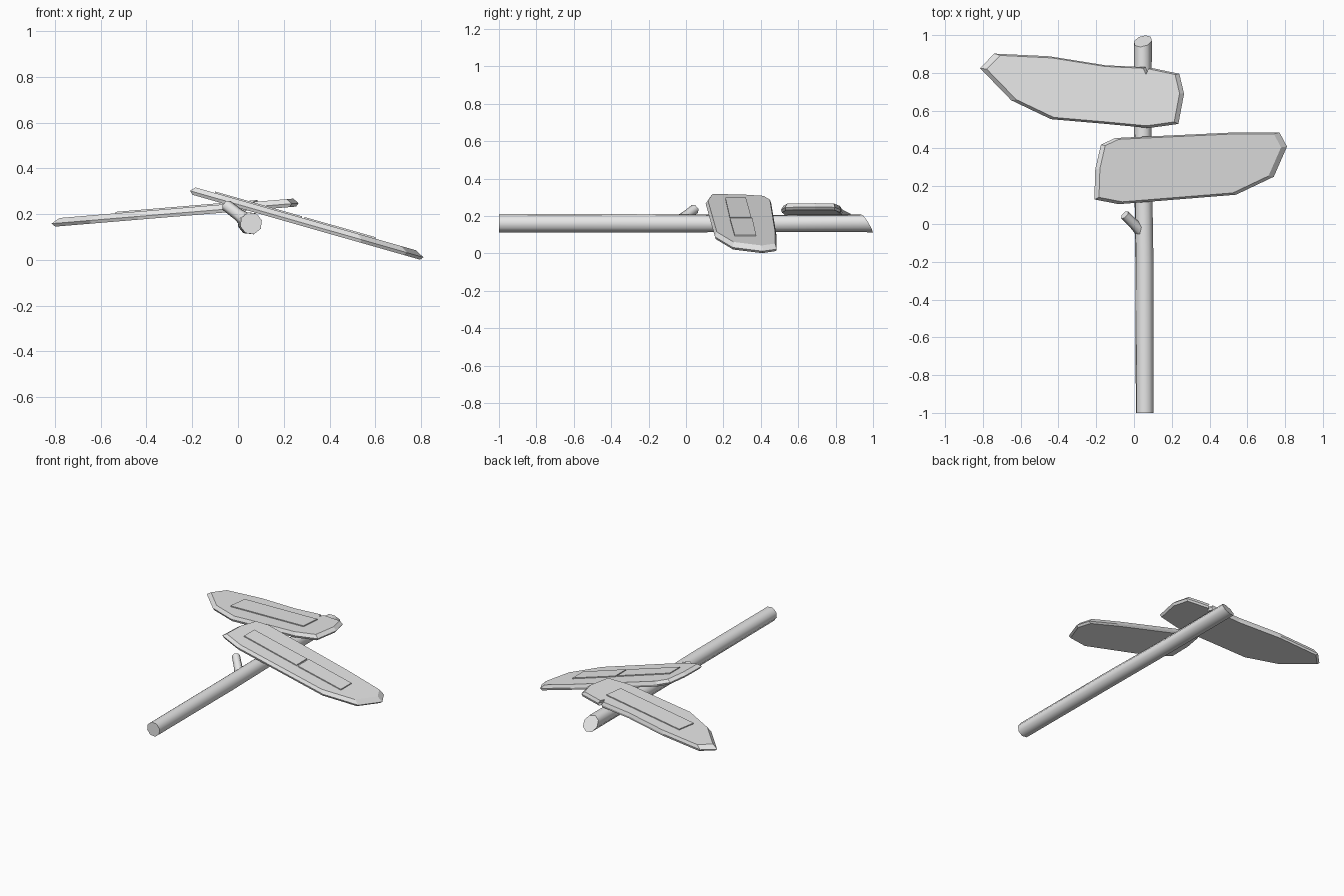
import bpy, bmesh, math
from mathutils import Vector

if "Cube" in bpy.data.objects:
    bpy.data.objects.remove(bpy.data.objects["Cube"])

grey = bpy.data.materials.new("weathered_grey")
grey.diffuse_color = (0.8, 0.8, 0.8, 1)
grey.use_nodes = True
grey.node_tree.nodes["Principled BSDF"].inputs["Base Color"].default_value = grey.diffuse_color


def finish(name, bm, smooth=None):
    """Turn a bmesh into a named object."""
    bmesh.ops.recalc_face_normals(bm, faces=bm.faces)
    me = bpy.data.meshes.new(name)
    bm.to_mesh(me)
    bm.free()
    me.materials.append(grey)
    ob = bpy.data.objects.new(name, me)
    bpy.context.collection.objects.link(ob)
    if smooth:
        bpy.ops.object.select_all(action='DESELECT')
        ob.select_set(True)
        bpy.context.view_layer.objects.active = ob
        bpy.ops.object.shade_smooth_by_angle(angle=math.radians(smooth))
    return ob


def loft(name, rings, smooth=None):
    """Skin a list of point rings and cap both ends."""
    bm = bmesh.new()
    loops = [[bm.verts.new(p) for p in r] for r in rings]
    n = len(loops[0])
    for a, b in zip(loops, loops[1:]):
        for i in range(n):
            j = (i + 1) % n
            bm.faces.new((a[i], a[j], b[j], b[i]))
    bm.faces.new(loops[0])
    bm.faces.new(loops[-1])
    return finish(name, bm, smooth)


# Post: eight-sided, slightly bent, with a slanted cut at the far end
def post_ring(y, cx, r, cut=False):
    pts = []
    for i in range(8):
        a = math.tau * (i + 0.35) / 8
        dx, dz = r * math.cos(a), r * math.sin(a)
        pts.append((cx + dx, y + (0.2 * dx - 0.6 * dz if cut else 0), 0.16 + dz))
    return pts


loft("post", [post_ring(-1, 0.057, 0.049), post_ring(-0.2, 0.055, 0.05),
              post_ring(0.4, 0.047, 0.048), post_ring(0.968, 0.047, 0.049, True)], 50)

# Branch stub: tapered six-sided peg
base, tip = Vector((0.045, -0.045, 0.165)), Vector((-0.05, 0.048, 0.238))
axis = (tip - base).normalized()
side = axis.cross(Vector((0, 0, 1))).normalized()
up = side.cross(axis)


def stub_ring(c, r):
    return [c + r * (math.cos(a) * side + math.sin(a) * up)
            for a in (math.tau * i / 6 for i in range(6))]


loft("branch_stub", [stub_ring(base, 0.036), stub_ring(base.lerp(tip, 0.45), 0.027),
                     stub_ring(tip, 0.026)], 61)


# Sign boards: worn plank outline with a bevelled rim, lying on a sloped plane
def board(name, outline, z0, slope, half=0.018):
    cx = sum(p[0] for p in outline) / len(outline)
    cy = sum(p[1] for p in outline) / len(outline)

    def ring(s, dz):
        pts = [(cx + (x - cx) * s, cy + (y - cy) * s) for x, y in outline]
        return [(x, y, z0 + slope * x + dz) for x, y in pts]
    loft(name, [ring(0.975, -half), ring(1, -half * 0.2), ring(0.945, half)])


def plate(name, corners, z0, slope):
    """Thin lettering plate resting on a board."""
    loft(name, [[(x, y, z0 + slope * x + dz) for x, y in corners]
                for dz in (0.016, 0.0245)])


A = (0.246, -0.285)
B = (0.23, 0.083)
board("lower_board", [(-0.21, 0.13), (-0.08, 0.105), (0.54, 0.155), (0.74, 0.25),
                      (0.81, 0.41), (0.77, 0.485), (0.54, 0.485), (0.0, 0.46),
                      (-0.1, 0.455), (-0.175, 0.42), (-0.205, 0.29)], *A)
board("upper_board", [(-0.815, 0.825), (-0.65, 0.655), (-0.44, 0.555), (-0.15, 0.53),
                      (0.08, 0.508), (0.235, 0.53), (0.265, 0.69), (0.24, 0.795),
                      (0.09, 0.827), (0.077, 0.795), (0.062, 0.83), (-0.15, 0.84),
                      (-0.45, 0.888), (-0.74, 0.902)], *B)

plate("lower_plate_left", [(-0.1, 0.21), (0.28, 0.235), (0.28, 0.35), (-0.1, 0.32)], *A)
plate("lower_plate_right", [(0.29, 0.235), (0.6, 0.26), (0.6, 0.375), (0.29, 0.355)], *A)
plate("upper_plate", [(-0.535, 0.68), (0.07, 0.61), (0.085, 0.74), (-0.515, 0.81)], *B)
